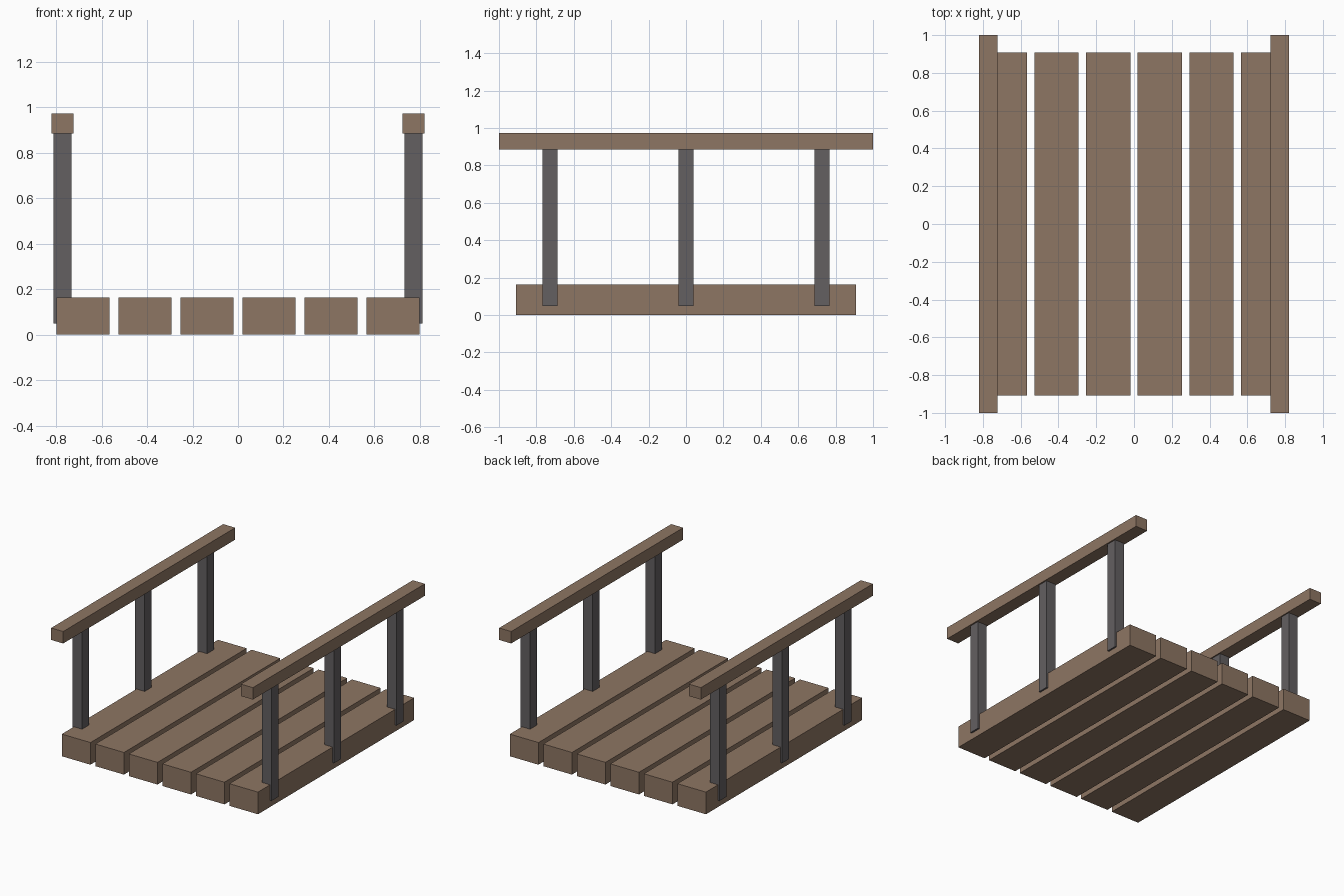
import bpy

if "Cube" in bpy.data.objects:
    bpy.data.objects.remove(bpy.data.objects["Cube"])


def material(name, color):
    m = bpy.data.materials.new(name)
    m.diffuse_color = (*color, 1)
    m.use_nodes = True
    m.node_tree.nodes["Principled BSDF"].inputs["Base Color"].default_value = m.diffuse_color
    return m


wood = material("wood", (0.27, 0.18, 0.125))
metal = material("dark_grey", (0.125, 0.115, 0.12))


def box(name, center, size, mat):
    bpy.ops.mesh.primitive_cube_add(size=1, location=center)
    ob = bpy.context.object
    ob.name = name
    ob.scale = size
    bpy.ops.object.transform_apply(location=False, rotation=False, scale=True)
    ob.data.materials.append(mat)
    return ob


# Deck planks, running front to back with narrow gaps
for i in range(6):
    box(f"deck_plank_{i + 1}", ((i - 2.5) * 0.2727, 0, 0.0815),
        (0.233, 1.816, 0.163), wood)

# Handrails and their posts, which are let into the outer planks
for side, s in (("left", -1), ("right", 1)):
    box(f"{side}_handrail", (s * 0.772, 0, 0.929), (0.098, 2.0, 0.088), wood)
    for place, y in (("front", -0.727), ("middle", 0), ("back", 0.727)):
        box(f"{side}_{place}_post", (s * 0.7715, y, 0.4665),
            (0.079, 0.08, 0.837), metal)
